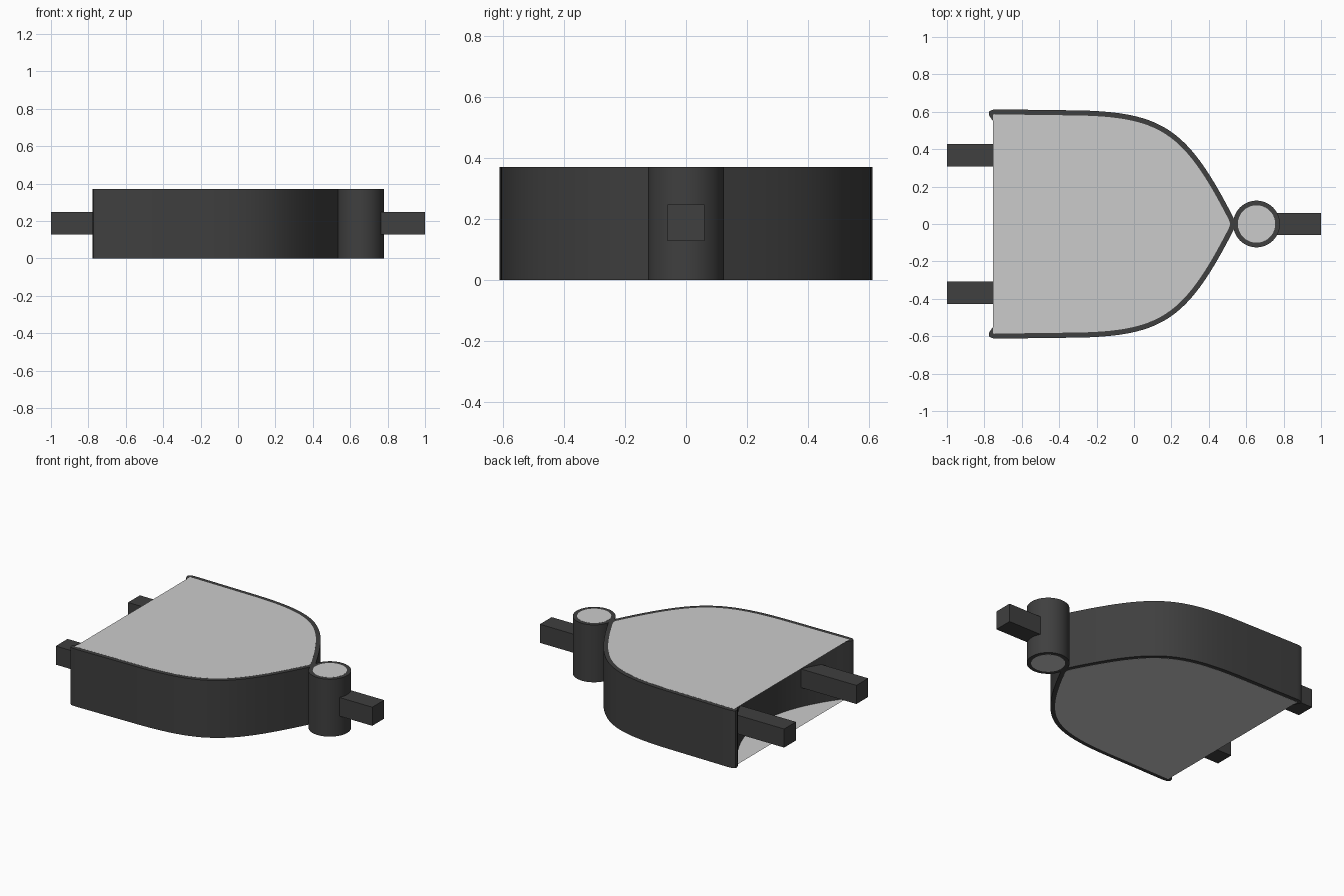
import bpy, bmesh, math
from mathutils import Vector

if "Cube" in bpy.data.objects:
    bpy.data.objects.remove(bpy.data.objects["Cube"])

H, RIM = 0.37, 0.027


def material(name, v):
    m = bpy.data.materials.new(name)
    m.diffuse_color = (v, v, v, 1)
    m.use_nodes = True
    m.node_tree.nodes["Principled BSDF"].inputs["Base Color"].default_value = m.diffuse_color
    return m


dark = material("dark_grey", 0.05)
light = material("light_grey", 0.55)


def finish(name, bm, mat, smooth=False):
    bmesh.ops.recalc_face_normals(bm, faces=bm.faces)
    me = bpy.data.meshes.new(name)
    bm.to_mesh(me)
    bm.free()
    ob = bpy.data.objects.new(name, me)
    bpy.context.collection.objects.link(ob)
    me.materials.append(mat)
    if smooth:
        bpy.context.view_layer.objects.active = ob
        ob.select_set(True)
        bpy.ops.object.shade_smooth_by_angle(angle=math.radians(35))
        ob.select_set(False)
    return ob


def bezier(pts, n):
    # de Casteljau sampling of a control polygon
    out = []
    for i in range(n + 1):
        t, p = i / n, [Vector(q) for q in pts]
        while len(p) > 1:
            p = [a.lerp(b, t) for a, b in zip(p, p[1:])]
        out.append(p[0])
    return out


def inset(loop, d):
    # inward offset of a counter-clockwise loop
    out = []
    for i, p in enumerate(loop):
        a = (p - loop[i - 1]).normalized()
        b = (loop[(i + 1) % len(loop)] - p).normalized()
        n1, n2 = Vector((-a.y, a.x)), Vector((-b.y, b.x))
        m = (n1 + n2).normalized()
        out.append(p + m * d / max(m.dot(n1), 0.5))
    return out


def shell(name, outer, inner):
    # outer and inner walls joined by flat rims at top and bottom
    bm = bmesh.new()
    rings = [[bm.verts.new((p.x, p.y, z)) for p in loop]
             for loop, z in ((outer, 0), (outer, H), (inner, H), (inner, 0))]
    n = len(outer)
    for k in range(4):
        a, b = rings[k], rings[(k + 1) % 4]
        for i in range(n):
            j = (i + 1) % n
            bm.faces.new((a[i], a[j], b[j], b[i]))
    return finish(name, bm, dark, True)


def caps(name, loop):
    # thin light panels filling top and bottom
    for tag, z0, z1 in (("top", H - 0.002, H + 0.0005), ("bottom", -0.0005, 0.002)):
        bm = bmesh.new()
        f = bm.faces.new([bm.verts.new((p.x, p.y, z0)) for p in loop])
        r = bmesh.ops.extrude_face_region(bm, geom=[f])
        for v in r["geom"]:
            if isinstance(v, bmesh.types.BMVert):
                v.co.z = z1
        finish(f"{name}_{tag}", bm, light)


def box(name, x0, x1, y):
    bm = bmesh.new()
    bmesh.ops.create_cube(bm, size=1)
    for v in bm.verts:
        v.co = ((x0 + x1) / 2 + v.co.x * (x1 - x0), y + v.co.y * 0.12, 0.187 + v.co.z * 0.12)
    finish(name, bm, dark)


# shield-shaped body: nose, flank and rounded corner, mirrored, then concave back
half = bezier([(0.54, 0), (0.54, 0.02), (0.526, 0.045)], 3)
half += bezier([(0.526, 0.045), (0.28, 0.52), (0.15, 0.605), (-0.35, 0.608)], 24)[1:]
half += bezier([(-0.73, 0.613), (-0.80, 0.613), (-0.765, 0.565)], 6)
back = bezier([(-0.765, 0.565), (-0.305, 0), (-0.765, -0.565)], 28)[1:-1]
lower = [Vector((p.x, -p.y)) for p in reversed(half[1:])]
outline = half + back + lower
inner = inset(outline, RIM)
shell("body_wall", outline, inner)

# body panels bridge the hollow back with a straight edge
first, last = len(half), len(half) + len(back)
caps("body_panel", [p for i, p in enumerate(inner)
                    if not (first <= i < last and -0.5 < p.y < 0.35)])

# output bubble
circle = [Vector((math.cos(a), math.sin(a))) for a in (math.tau * i / 48 for i in range(48))]
centre = Vector((0.655, 0))
shell("bubble_wall", [centre + c * 0.125 for c in circle], [centre + c * 0.1 for c in circle])
caps("bubble_panel", [centre + c * 0.1 for c in circle])

# connection pins
box("output_pin", 0.75, 1.0, 0)
for s, tag in ((1, "back"), (-1, "front")):
    box(f"input_pin_{tag}", -1.0, -0.6, s * 0.368)
